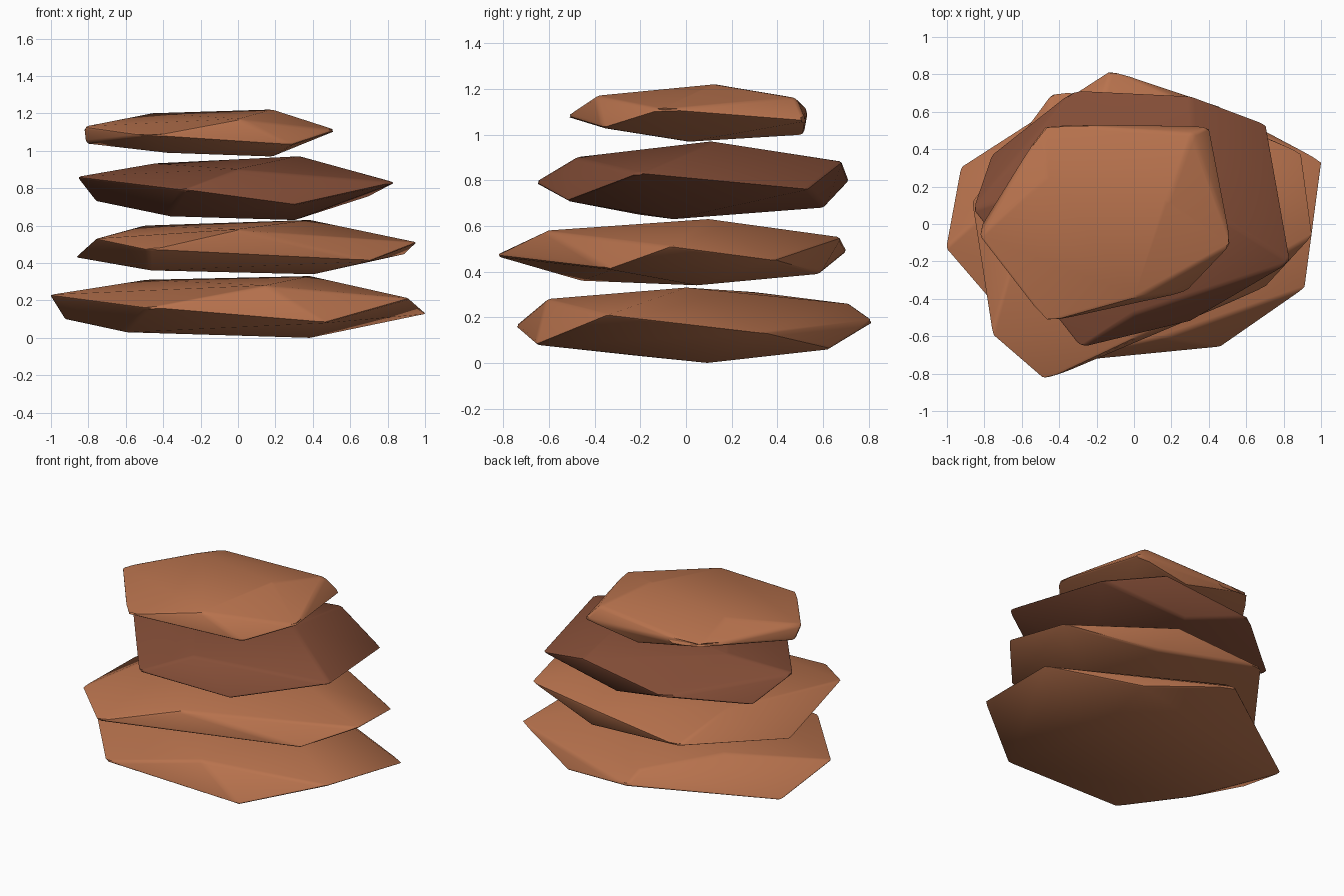
import bpy
import bmesh
import math
from mathutils import Vector

BEVEL = 0.018

old = bpy.data.objects.get("Cube")
if old:
    bpy.data.objects.remove(old, do_unlink=True)


def make_material(name, colour):
    mat = bpy.data.materials.new(name)
    mat.use_nodes = True
    mat.diffuse_color = colour
    shader = mat.node_tree.nodes["Principled BSDF"]
    shader.inputs["Base Color"].default_value = colour
    shader.inputs["Roughness"].default_value = 0.9
    return mat


def bounds(points):
    low = Vector([min(p[axis] for p in points) for axis in range(3)])
    high = Vector([max(p[axis] for p in points) for axis in range(3)])
    return low, high


def make_stone(name, material, crown, rim, base):
    """Faceted slab: hull of its corner points with softly worn edges."""
    points = [Vector(p) for p in crown + rim + base]
    low, high = bounds(points)

    bm = bmesh.new()
    for point in points:
        bm.verts.new(point)
    hull = bmesh.ops.convex_hull(bm, input=bm.verts[:])
    loose = {v for v in hull["geom_interior"] if isinstance(v, bmesh.types.BMVert)}
    loose |= {v for v in bm.verts if not v.link_faces}
    bmesh.ops.delete(bm, geom=list(loose), context="VERTS")
    bmesh.ops.recalc_face_normals(bm, faces=bm.faces[:])

    # Wear down only the distinct edges
    worn = [e for e in bm.edges if e.calc_face_angle(0) > math.radians(20)]
    bmesh.ops.bevel(bm, geom=worn, offset=BEVEL, offset_type="OFFSET",
                    segments=2, profile=0.5, affect="EDGES", clamp_overlap=True)

    # Stretch the worn stone back to its full size
    worn_low, worn_high = bounds([v.co for v in bm.verts])
    for vert in bm.verts:
        for axis in range(3):
            share = (vert.co[axis] - worn_low[axis]) / (worn_high[axis] - worn_low[axis])
            vert.co[axis] = low[axis] + share * (high[axis] - low[axis])

    mesh = bpy.data.meshes.new(name)
    bm.to_mesh(mesh)
    bm.free()
    mesh.materials.append(material)
    mesh.shade_smooth()
    mesh.set_sharp_from_angle(angle=math.radians(30))
    stone = bpy.data.objects.new(name, mesh)
    bpy.context.collection.objects.link(stone)
    return stone


sandstone = make_material("warm sandstone", (0.48, 0.17, 0.075, 1))
dark_stone = make_material("dark red stone", (0.23, 0.075, 0.038, 1))

# Widest slab on the ground
make_stone(
    "bottom_stone", sandstone,
    crown=[(.38, 0, .33), (-.5, .3, .31), (.15, -.6, .28), (-.15, .7, .26)],
    rim=[(-1, -.13, .23), (-.92, .3, .1), (-.12, .81, .18), (1, .33, .13),
         (.91, -.34, .21), (.46, -.65, .08), (-.47, -.74, .16)],
    base=[(.38, .09, 0), (-.6, -.2, .03), (.45, .62, .06)])

# Second slab
make_stone(
    "lower_middle_stone", sandstone,
    crown=[(.38, .1, .63), (-.5, .25, .6), (0, -.6, .58), (.2, .67, .55)],
    rim=[(-.47, -.82, .47), (-.75, -.58, .53), (-.86, .12, .43), (-.43, .7, .49),
         (.89, .38, .45), (.95, -.06, .51), (.7, -.33, .41)],
    base=[(.4, .05, .34), (-.47, -.45, .36), (.3, .58, .39)])

# Third slab, the dark one
make_stone(
    "upper_middle_stone", dark_stone,
    crown=[(.33, .12, .97), (-.45, .2, .93), (0, -.47, .9), (.3, .68, .88)],
    rim=[(.83, -.2, .83), (.3, -.51, .71), (-.28, -.65, .79), (-.85, .08, .86),
         (-.75, .37, .73), (-.32, .71, .8), (.7, .53, .76)],
    base=[(.3, -.05, .63), (-.37, -.2, .65), (.1, .6, .68)])

# Smallest slab on top
make_stone(
    "top_stone", sandstone,
    crown=[(.17, .13, 1.22), (-.47, .25, 1.2), (0, -.38, 1.17), (.3, .48, 1.16)],
    rim=[(.51, -.1, 1.11), (.27, -.35, 1.03), (-.47, -.51, 1.08), (-.82, -.06, 1.13),
         (-.81, 0, 1.04), (-.48, .53, 1.11), (.39, .52, 1.06)],
    base=[(.17, .02, .97), (-.38, -.1, .99), (0, .51, 1)])
